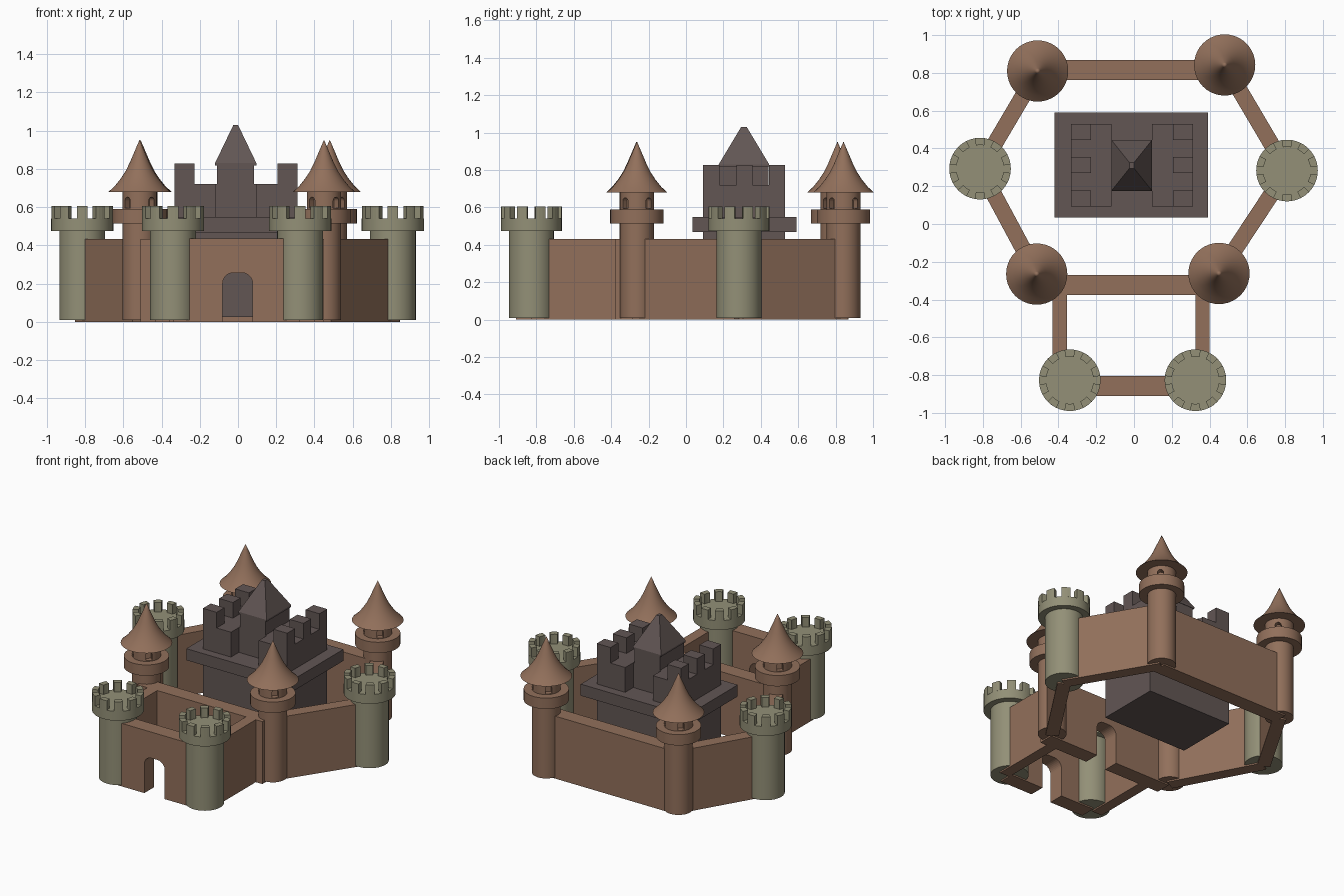
import bpy, bmesh, math
from mathutils import Matrix, Vector

if "Cube" in bpy.data.objects:
    bpy.data.objects.remove(bpy.data.objects["Cube"])


def material(name, rgb):
    m = bpy.data.materials.new(name)
    lin = [((c / 255 + 0.055) / 1.055) ** 2.4 for c in rgb]
    m.diffuse_color = (*lin, 1)
    m.use_nodes = True
    m.node_tree.nodes["Principled BSDF"].inputs["Base Color"].default_value = m.diffuse_color
    return m


BROWN = material("brown_stone", (146, 112, 91))
GREEN = material("grey_green_stone", (147, 144, 119))
GREY = material("dark_grey_stone", (98, 86, 84))


def finish(name, bm, mat, smooth=False):
    bmesh.ops.remove_doubles(bm, verts=bm.verts, dist=1e-5)
    bmesh.ops.recalc_face_normals(bm, faces=bm.faces)
    me = bpy.data.meshes.new(name)
    bm.to_mesh(me)
    bm.free()
    me.materials.append(mat)
    ob = bpy.data.objects.new(name, me)
    bpy.context.collection.objects.link(ob)
    if smooth:
        bpy.ops.object.select_all(action='DESELECT')
        ob.select_set(True)
        bpy.context.view_layer.objects.active = ob
        bpy.ops.object.shade_smooth_by_angle(angle=math.radians(35))
    return ob


def prism(bm, pts, vec):
    """Extrude a closed outline along a vector."""
    f = bm.faces.new([bm.verts.new(p) for p in pts])
    r = bmesh.ops.extrude_face_region(bm, geom=[f], use_keep_orig=True)
    vs = [v for v in r['geom'] if isinstance(v, bmesh.types.BMVert)]
    bmesh.ops.translate(bm, verts=vs, vec=vec)


def box(bm, x0, x1, y0, y1, z0, z1):
    prism(bm, [(x0, y0, z0), (x1, y0, z0), (x1, y1, z0), (x0, y1, z0)], (0, 0, z1 - z0))


def lathe(bm, profile, x, y, seg):
    vs = [bm.verts.new((x + r, y, z)) for r, z in profile]
    es = [bm.edges.new(p) for p in zip(vs, vs[1:])]
    bmesh.ops.spin(bm, geom=vs + es, cent=(x, y, 0), axis=(0, 0, 1),
                   angle=2 * math.pi, steps=seg)
    bmesh.ops.remove_doubles(bm, verts=bm.verts, dist=1e-5)


def wall(name, a, b, thick, h=0.432):
    a, b = Vector((*a, 0)), Vector((*b, 0))
    n = Vector((-(b - a).y, (b - a).x, 0)).normalized() * thick / 2
    bm = bmesh.new()
    prism(bm, [a - n, b - n, b + n, a + n], (0, 0, h))
    finish(name, bm, BROWN)


def gate_wall(name, x0, x1, y0, y1, h):
    """Wall with an open round-shouldered gate."""
    c, w, top, r = -0.002, 0.078, 0.256, 0.055
    pts = [(x0, 0), (c - w, 0)]
    for i in range(9):
        t = math.pi - i * math.pi / 16
        pts.append((c - w + r + r * math.cos(t), top - r + r * math.sin(t)))
    for i in range(9):
        t = math.pi / 2 - i * math.pi / 16
        pts.append((c + w - r + r * math.cos(t), top - r + r * math.sin(t)))
    pts += [(c + w, 0), (x1, 0), (x1, h), (x0, h)]
    bm = bmesh.new()
    prism(bm, [(x, y0, z) for x, z in pts], (0, y1 - y0, 0))
    finish(name, bm, BROWN)


# Tower positions
spires = {"back_left": (-0.51, 0.81), "back_right": (0.48, 0.842),
          "front_left": (-0.515, -0.265), "front_right": (0.45, -0.262)}
rounds = {"left": (-0.815, 0.293), "right": (0.81, 0.283),
          "gate_left": (-0.34, -0.827), "gate_right": (0.325, -0.827)}

# Curtain walls
wall("back_wall", (-0.51, 0.815), (0.48, 0.815), 0.105)
wall("back_left_wall", spires["back_left"], rounds["left"], 0.085)
wall("front_left_wall", rounds["left"], spires["front_left"], 0.085)
wall("back_right_wall", spires["back_right"], rounds["right"], 0.085)
wall("front_right_wall", rounds["right"], spires["front_right"], 0.085)
wall("courtyard_left_wall", (-0.393, -0.83), (-0.393, -0.3), 0.075)
wall("courtyard_right_wall", (0.362, -0.83), (0.362, -0.3), 0.075)
gate_wall("inner_gate_wall", -0.51, 0.45, -0.376, -0.27, 0.432)
gate_wall("outer_gate_wall", -0.34, 0.325, -0.91, -0.804, 0.436)

# Round towers with concave spires and small arched windows
for name, (x, y) in spires.items():
    prof = [(0, 0.01), (0.09, 0.01), (0.09, 0.515), (0.142, 0.515), (0.142, 0.59),
            (0.09, 0.59), (0.09, 0.68), (0.162, 0.68), (0.13, 0.71), (0.098, 0.75),
            (0.072, 0.79), (0.05, 0.835), (0.031, 0.88), (0.014, 0.92), (0, 0.952)]
    bm = bmesh.new()
    lathe(bm, prof, x, y, 40)
    tower = finish("spire_tower_" + name, bm, BROWN)
    bm = bmesh.new()
    for k in range(4):
        m = Matrix.Translation((x, y, 0)) @ Matrix.Rotation(math.radians(45 + 90 * k), 4, 'Z')
        pts = [(-0.02, 0.595), (0.02, 0.595)]
        pts += [(0.02 * math.cos(i * math.pi / 8), 0.632 + 0.02 * math.sin(i * math.pi / 8))
                for i in range(9)]
        prism(bm, [m @ Vector((0.055, u, z)) for u, z in pts],
              m.to_3x3() @ Vector((0.06, 0, 0)))
    cutter = finish("window_cutter", bm, BROWN)
    cutter.hide_render = True
    mod = tower.modifiers.new("windows", 'BOOLEAN')
    mod.operation, mod.object, mod.solver = 'DIFFERENCE', cutter, 'EXACT'
    bpy.ops.object.select_all(action='DESELECT')
    tower.select_set(True)
    bpy.context.view_layer.objects.active = tower
    bpy.ops.object.modifier_apply(modifier=mod.name)
    bpy.data.objects.remove(cutter)
    bpy.ops.object.shade_smooth_by_angle(angle=math.radians(35))

# Round towers with battlements
for name, (x, y) in rounds.items():
    bm = bmesh.new()
    lathe(bm, [(0, 0.01), (0.12, 0.01), (0.12, 0.475), (0.163, 0.475),
               (0.163, 0.54), (0, 0.54)], x, y, 40)
    finish("round_tower_" + name, bm, GREEN, True)
    bm = bmesh.new()
    for k in range(10):
        mid = math.radians(90 + 36 * k)
        arc = [mid + math.radians(d) for d in (-10, -3.3, 3.3, 10)]
        pts = [(x + 0.163 * math.cos(t), y + 0.163 * math.sin(t), 0.538) for t in arc]
        pts += [(x + 0.125 * math.cos(t), y + 0.125 * math.sin(t), 0.538) for t in arc[::-1]]
        prism(bm, pts, (0, 0, 0.068))
    finish("battlements_" + name, bm, GREEN)

# Keep: base and ledge
bm = bmesh.new()
box(bm, -0.333, 0.312, 0.092, 0.53, 0.025, 0.47)
finish("keep_base", bm, GREY)
bm = bmesh.new()
box(bm, -0.42, 0.393, 0.034, 0.59, 0.468, 0.548)
finish("keep_ledge", bm, GREY)

# Keep upper storey, notched front and back in the middle
bm = bmesh.new()
L, R, A, B = -0.333, 0.312, 0.092, 0.53
a, b, c, d = -0.118, 0.094, 0.18, 0.44
prism(bm, [(L, A, 0.54), (a, A, 0.54), (a, c, 0.54), (b, c, 0.54), (b, A, 0.54), (R, A, 0.54),
           (R, B, 0.54), (b, B, 0.54), (b, d, 0.54), (a, d, 0.54), (a, B, 0.54), (L, B, 0.54)],
      (0, 0, 0.18))
finish("keep_upper", bm, GREY)
bm = bmesh.new()
for x0, x1 in ((L, -0.228), (0.207, R)):
    for y0, y1 in ((A, 0.178), (0.27, 0.355), (0.445, B)):
        box(bm, x0, x1, y0, y1, 0.718, 0.828)
finish("keep_battlements", bm, GREY)

# Keep centre turret and pyramid roof
bm = bmesh.new()
box(bm, -0.109, 0.085, 0.178, 0.442, 0.545, 0.822)
finish("keep_turret", bm, GREY)
bm = bmesh.new()
rings = []
for x0, x1, y0, y1, z in ((-0.12, 0.096, 0.175, 0.445, 0.818), (-0.12, 0.096, 0.175, 0.445, 0.83),
                          (-0.024, 0, 0.295, 0.325, 1.03)):
    rings.append([bm.verts.new(p) for p in
                  ((x0, y0, z), (x1, y0, z), (x1, y1, z), (x0, y1, z))])
for lo, hi in zip(rings, rings[1:]):
    for i in range(4):
        j = (i + 1) % 4
        bm.faces.new((lo[i], lo[j], hi[j], hi[i]))
bm.faces.new(rings[0])
bm.faces.new(rings[-1])
finish("keep_roof", bm, GREY)
